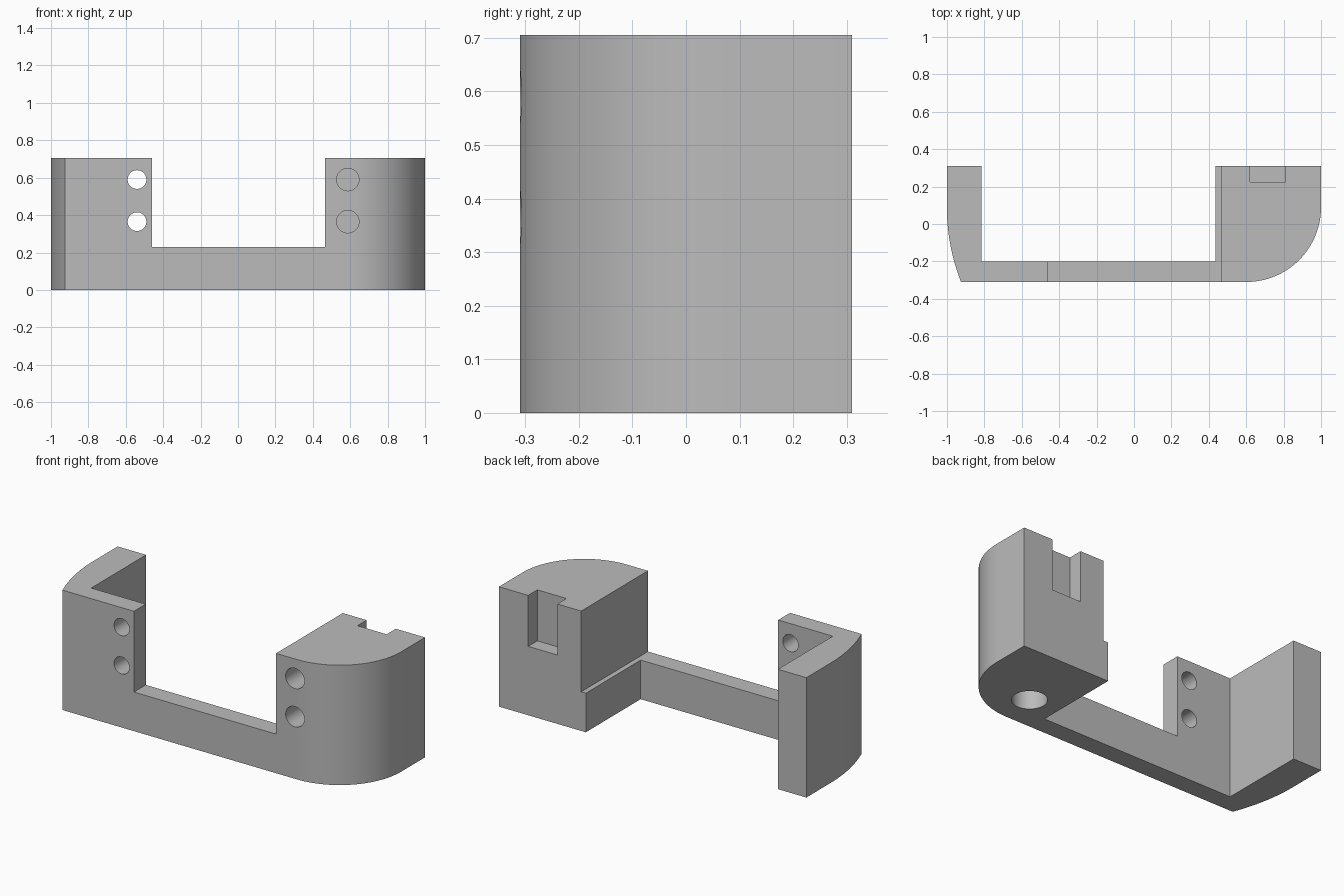
import bpy, bmesh, math
from mathutils import Matrix

if "Cube" in bpy.data.objects:
    bpy.data.objects.remove(bpy.data.objects["Cube"])

HEIGHT = 0.705
FRONT, BACK = -0.31, 0.31

grey = bpy.data.materials.new("plain grey")
grey.diffuse_color = (0.5, 0.5, 0.5, 1)
grey.use_nodes = True
grey.node_tree.nodes["Principled BSDF"].inputs["Base Color"].default_value = grey.diffuse_color


def add_object(name, bm):
    bmesh.ops.recalc_face_normals(bm, faces=bm.faces[:])
    mesh = bpy.data.meshes.new(name)
    bm.to_mesh(mesh)
    bm.free()
    mesh.materials.append(grey)
    obj = bpy.data.objects.new(name, mesh)
    bpy.context.collection.objects.link(obj)
    return obj


def extrude_outline(name, points, height):
    bm = bmesh.new()
    face = bm.faces.new([bm.verts.new((x, y, 0)) for x, y in points])
    result = bmesh.ops.extrude_face_region(bm, geom=[face])
    top = [v for v in result["geom"] if isinstance(v, bmesh.types.BMVert)]
    bmesh.ops.translate(bm, verts=top, vec=(0, 0, height))
    return add_object(name, bm)


def box(name, low, high):
    bm = bmesh.new()
    bmesh.ops.create_cube(bm, size=1)
    for v in bm.verts:
        v.co = [h if c > 0 else l for c, l, h in zip(v.co, low, high)]
    return add_object(name, bm)


def cylinder(name, centre, radius, length, along_y=False):
    bm = bmesh.new()
    turn = Matrix.Rotation(math.pi / 2, 4, 'X') if along_y else Matrix()
    bmesh.ops.create_cone(bm, cap_ends=True, segments=40, radius1=radius,
                          radius2=radius, depth=length,
                          matrix=Matrix.Translation(centre) @ turn)
    return add_object(name, bm)


# Plan outline: rounded block, thin front plate and curved side arm
outline = [(-0.815, BACK), (-0.815, -0.2), (0.435, -0.2), (0.435, BACK), (1, BACK)]
for i in range(33):  # rounded corner of the block
    a = math.pi / 2 * i / 32
    outline.append((0.6 + 0.4 * math.cos(a), 0.09 - 0.4 * math.sin(a)))
for i in range(17):  # gently bowed outer side of the arm
    t = 1 - i / 16
    outline.append((-1 + 0.075 * t * t, 0.08 - 0.39 * t))
outline.append((-1, BACK))
bracket = extrude_outline("bracket", outline, HEIGHT)

# Cutters: wide opening, back slot, screw holes and the bore underneath
cutters = [
    box("opening_cutter", (-0.46, -0.5, 0.23), (0.465, 0.5, 1)),
    box("slot_cutter", (0.62, 0.225, 0.405), (0.81, 0.5, 1)),
    cylinder("bore_cutter", (0.62, -0.1, 0.075), 0.093, 0.35),
]
for z in (0.365, 0.59):
    cutters.append(cylinder("plate_hole_cutter", (-0.54, -0.25, z), 0.05, 0.3, True))
    cutters.append(cylinder("block_hole_cutter", (0.587, -0.21, z), 0.06, 0.4, True))

bpy.context.view_layer.objects.active = bracket
bracket.select_set(True)
for cutter in cutters:
    cutter.hide_render = True
    mod = bracket.modifiers.new("cut", 'BOOLEAN')
    mod.operation = 'DIFFERENCE'
    mod.solver = 'EXACT'
    mod.object = cutter
    bpy.ops.object.modifier_apply(modifier=mod.name)
    bpy.data.objects.remove(cutter)

bpy.ops.object.shade_smooth_by_angle(angle=math.radians(20))
